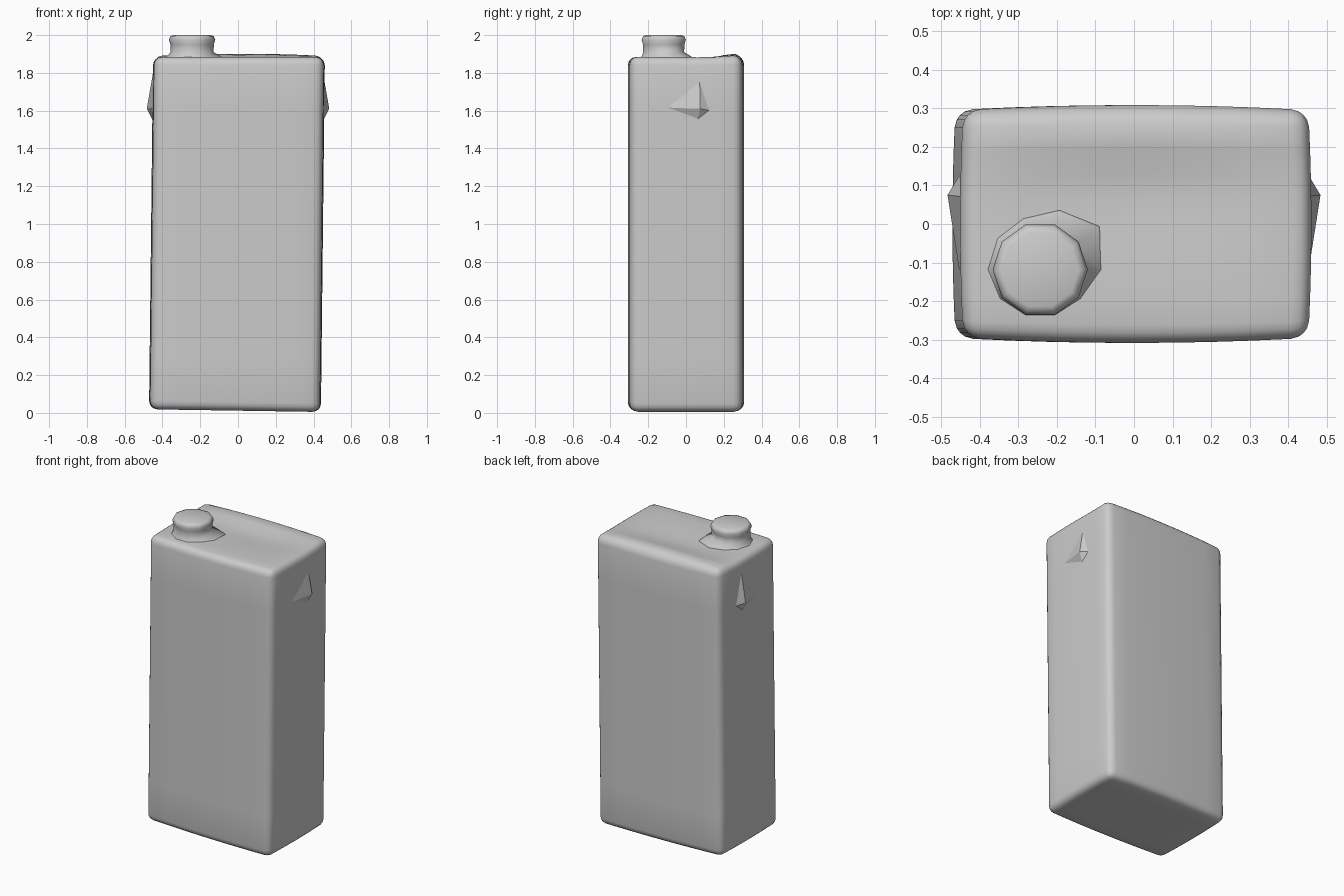
import bpy, bmesh, math
from mathutils import Vector

if "Cube" in bpy.data.objects:
    bpy.data.objects.remove(bpy.data.objects["Cube"])


def finish(bm, name, smooth=True):
    bmesh.ops.recalc_face_normals(bm, faces=bm.faces[:])
    for f in bm.faces:
        f.smooth = smooth
    me = bpy.data.meshes.new(name)
    bm.to_mesh(me)
    bm.free()
    ob = bpy.data.objects.new(name, me)
    bpy.context.collection.objects.link(ob)
    return ob


# Carton body: gridded cube pushed into a rounded, slightly leaning box
H = 1.885
HALF = Vector((0.447, 0.295, H / 2))
R = 0.045
N = 12
bm = bmesh.new()
bmesh.ops.create_cube(bm, size=2)
bmesh.ops.subdivide_edges(bm, edges=bm.edges[:], cuts=N - 1, use_grid_fill=True)


def spread(t, h):
    # outer two grid rows fall inside the rounded border
    i = abs(round(t * N / 2))
    half = N // 2
    inner = h - R
    d = inner * i / (half - 2) if i <= half - 2 else inner + R * (i - half + 2) / 2
    return math.copysign(d, t)


for v in bm.verts:
    p = Vector([spread(v.co[k], HALF[k]) for k in range(3)])
    q = Vector([max(-(HALF[k] - R), min(HALF[k] - R, p[k])) for k in range(3)])
    p = q + (p - q).normalized() * R
    u, w, h = p.x / HALF.x, p.y / HALF.y, (p.z + HALF.z) / H
    # bulging walls and a lean to the right towards the top
    x = p.x + 0.008 * u * (1 - w * w) - 0.016 + 0.021 * h
    y = p.y + 0.013 * w * (1 - u * u)
    z = p.z + HALF.z
    # uneven base, and the folded seam along the back of the top
    z += (0.012 - 0.007 * u) * (1 - h)
    if h > 0.9:
        k = (h - 0.9) / 0.1
        ridge = math.exp(-((y - 0.235) / 0.05) ** 2) * (1 - 0.8 * u * u)
        z += k * (0.022 * ridge - 0.012 * math.exp(-((y - 0.06) / 0.12) ** 2) * (1 - u * u))
    v.co = (x, y, z)
finish(bm, "carton_body")

# Folded ear flaps, mirrored on both sides
for s, name in ((1, "right_ear_flap"), (-1, "left_ear_flap")):
    bm = bmesh.new()
    apex = bm.verts.new((s * 0.483, 0.075, 1.61))
    rim = [bm.verts.new((s * x, y, z)) for x, y, z in (
        (0.438, 0.07, 1.87), (0.440, -0.20, 1.62),
        (0.448, 0.06, 1.54), (0.450, 0.13, 1.60))]
    for i in range(4):
        bm.faces.new((apex, rim[i], rim[(i + 1) % 4]))
    bm.faces.new(rim)
    finish(bm, name, False)

# Screw cap with a flared foot that reaches out to the back right
SIDES = 10
PROFILE = ((1.86, 0.150), (1.885, 0.135), (1.91, 0.114), (1.95, 0.115),
           (1.975, 0.123), (1.994, 0.115), (2.0, 0.100))
bm = bmesh.new()
rings = []
for z, r in PROFILE:
    ring = []
    for i in range(SIDES):
        a = 2 * math.pi * i / SIDES
        rr = r
        if z < 1.9:
            rr += 0.05 * max(0, math.cos(a - math.radians(36))) ** 4 - 0.012 * max(0, -math.sin(a))
        ring.append(bm.verts.new((-0.243 + rr * math.cos(a), -0.118 + rr * math.sin(a), z)))
    rings.append(ring)
for a, b in zip(rings, rings[1:]):
    for i in range(SIDES):
        j = (i + 1) % SIDES
        bm.faces.new((a[i], a[j], b[j], b[i]))
bm.faces.new(rings[0])
bm.faces.new(rings[-1])
finish(bm, "screw_cap")
